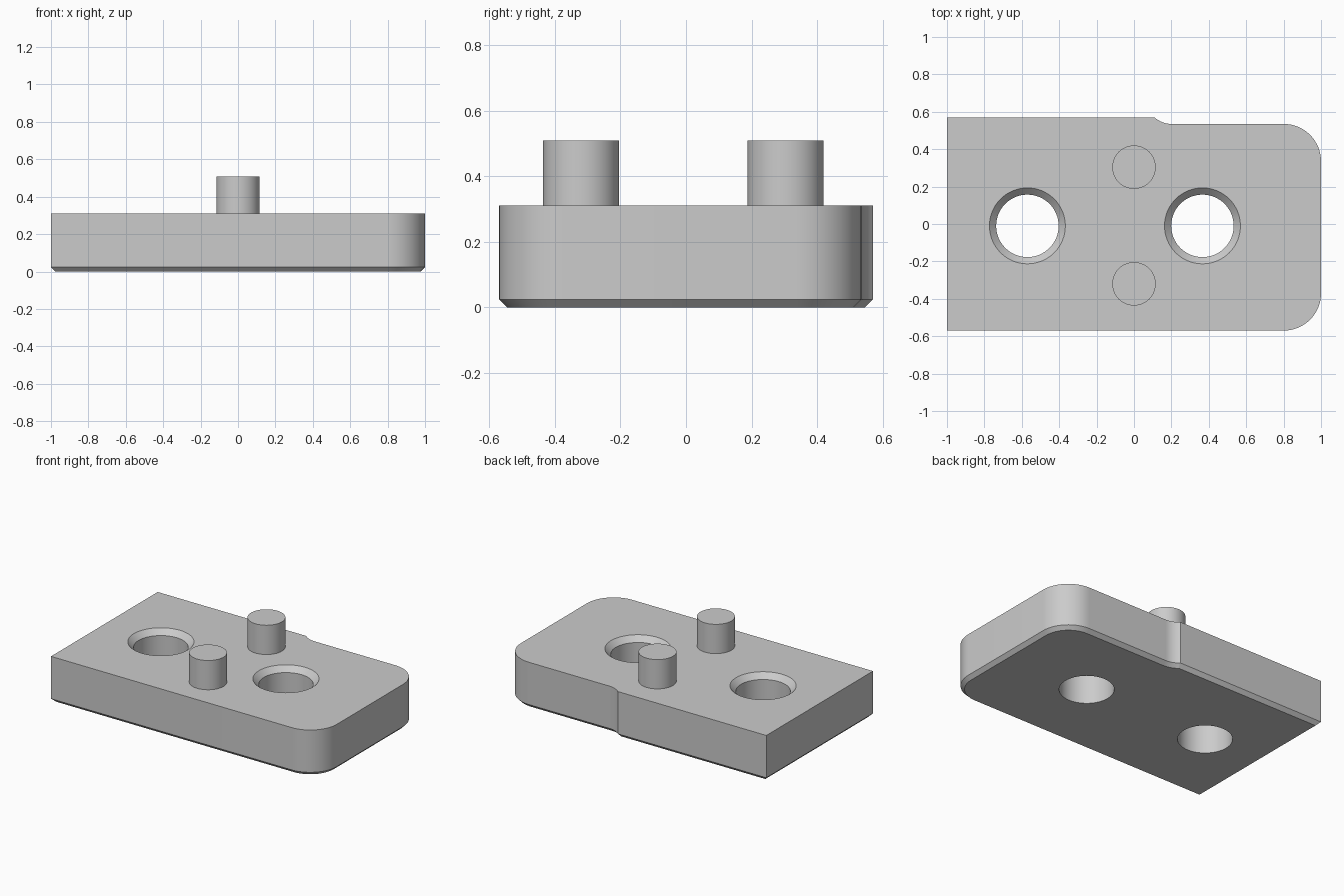
import bpy
import bmesh
from math import sin, cos, radians, tau

if "Cube" in bpy.data.objects:
    bpy.data.objects.remove(bpy.data.objects["Cube"], do_unlink=True)

TOP, CHAMFER = 0.31, 0.024
MID_Y = -0.01

grey = bpy.data.materials.new("plain_grey")
grey.use_nodes = True
grey.diffuse_color = (0.6, 0.6, 0.6, 1)
grey.node_tree.nodes["Principled BSDF"].inputs["Base Color"].default_value = (0.6, 0.6, 0.6, 1)


def make_object(name, bm):
    bmesh.ops.recalc_face_normals(bm, faces=bm.faces)
    mesh = bpy.data.meshes.new(name)
    bm.to_mesh(mesh)
    bm.free()
    mesh.materials.append(grey)
    obj = bpy.data.objects.new(name, mesh)
    bpy.context.collection.objects.link(obj)
    return obj


def arc(cx, cy, r, start, end, steps=16):
    angles = [radians(start + (end - start) * i / steps) for i in range(steps + 1)]
    return [(cx + r * cos(a), cy + r * sin(a)) for a in angles]


def turned(name, x, y, profile, sides=64):
    """Solid of revolution from (radius, height) pairs, capped at both ends."""
    bm = bmesh.new()
    rings = [[bm.verts.new((x + r * cos(tau * i / sides), y + r * sin(tau * i / sides), z))
              for i in range(sides)] for r, z in profile]
    for low, high in zip(rings, rings[1:]):
        for i in range(sides):
            j = (i + 1) % sides
            bm.faces.new((low[i], low[j], high[j], high[i]))
    bm.faces.new(rings[0])
    bm.faces.new(rings[-1])
    return make_object(name, bm)


def shade(obj):
    bpy.ops.object.select_all(action="DESELECT")
    obj.select_set(True)
    bpy.context.view_layer.objects.active = obj
    bpy.ops.object.shade_smooth_by_angle(angle=radians(30))


# Plate outline: square left end, two rounded corners, stepped back edge
outline = [(-1, -0.57)]
outline += arc(0.8, -0.37, 0.2, -90, 0)
outline += arc(0.8, 0.335, 0.2, 0, 90)
outline += arc(0.2, 0.668, 0.133, 270, 227.5, 8)
outline += [(-1, 0.57)]

bm = bmesh.new()
base = bm.faces.new([bm.verts.new((x, y, 0)) for x, y in outline])
raised = bmesh.ops.extrude_face_region(bm, geom=[base], use_keep_orig=True)["geom"]
bmesh.ops.translate(bm, vec=(0, 0, TOP), verts=[v for v in raised if isinstance(v, bmesh.types.BMVert)])
bmesh.ops.recalc_face_normals(bm, faces=bm.faces)

# Chamfer around the underside
bottom = [e for e in bm.edges if all(v.co.z < 0.001 for v in e.verts)]
bmesh.ops.bevel(bm, geom=bottom, offset=CHAMFER, segments=1, affect="EDGES", clamp_overlap=False)
plate = make_object("plate", bm)

# Countersunk through holes
cutters = []
for side, x in (("right", -0.57), ("left", 0.366)):
    profile = [(0.167, -0.1), (0.167, TOP - 0.036), (0.203, TOP), (0.203, TOP + 0.1)]
    cutter = turned(side + "_hole_cutter", x, MID_Y, profile)
    cutter.hide_render = True
    cutters.append(cutter)
    mod = plate.modifiers.new(side + "_hole", "BOOLEAN")
    mod.operation, mod.solver, mod.object = "DIFFERENCE", "EXACT", cutter

bpy.context.view_layer.objects.active = plate
for mod in list(plate.modifiers):
    bpy.ops.object.modifier_apply(modifier=mod.name)
for cutter in cutters:
    bpy.data.objects.remove(cutter, do_unlink=True)
shade(plate)

# Locating pegs
for name, offset in (("front_peg", -0.312), ("back_peg", 0.312)):
    shade(turned(name, 0, MID_Y + 0.002 + offset, [(0.116, TOP - 0.02), (0.116, 0.508)]))
